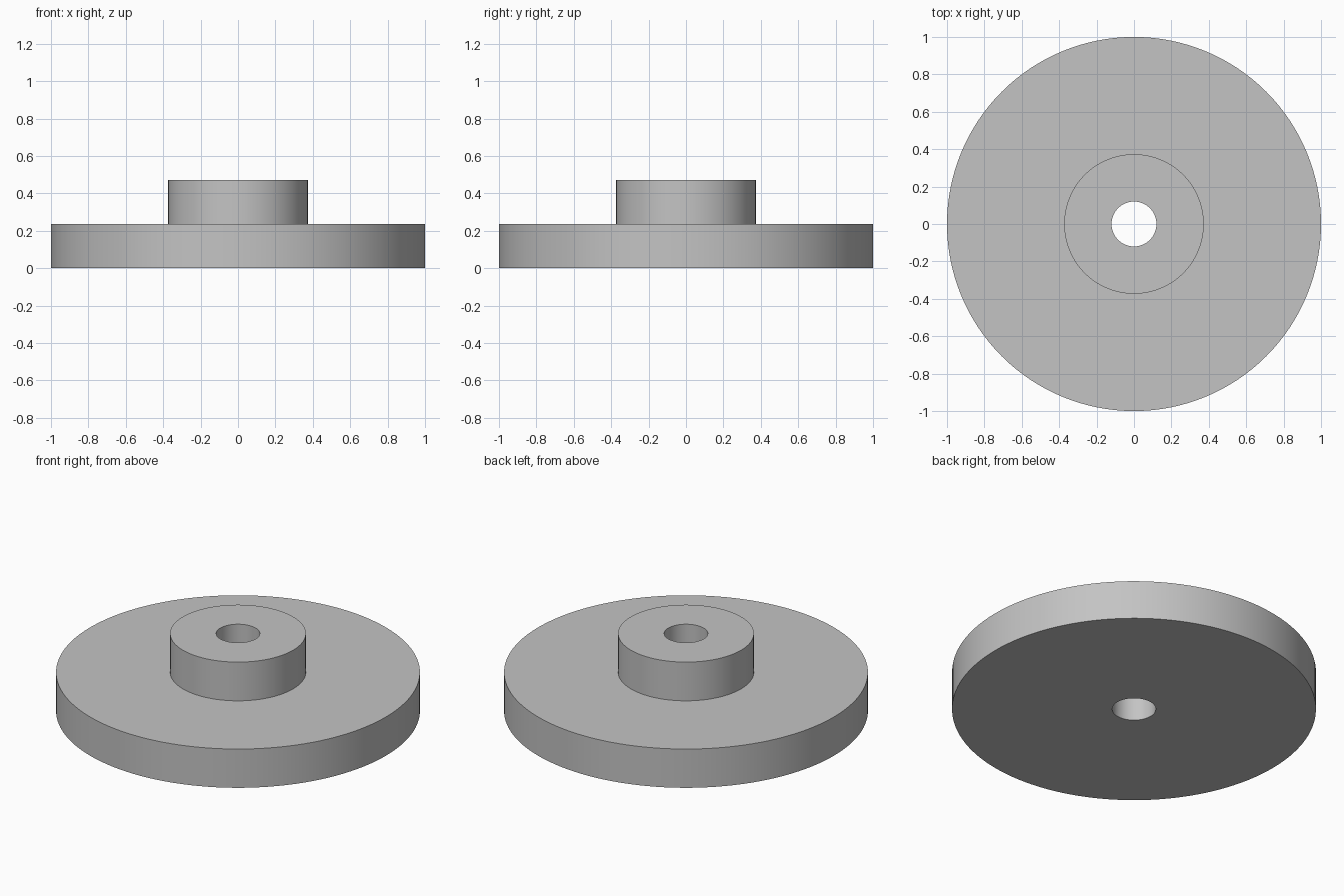
import bpy, bmesh, math

if "Cube" in bpy.data.objects:
    bpy.data.objects.remove(bpy.data.objects["Cube"])

SEGMENTS = 128
DISC_R, HUB_R, BORE_R = 1.0, 0.373, 0.12
DISC_H, HUB_H = 0.235, 0.47

grey = bpy.data.materials.new("light_grey")
grey.diffuse_color = (0.55, 0.55, 0.55, 1)
grey.use_nodes = True
grey.node_tree.nodes["Principled BSDF"].inputs["Base Color"].default_value = grey.diffuse_color


def lathe(name, profile, material):
    """Revolve a closed (radius, height) profile around the z axis."""
    bm = bmesh.new()
    rings = []
    for i in range(SEGMENTS):
        a = 2 * math.pi * i / SEGMENTS
        rings.append([bm.verts.new((r * math.cos(a), r * math.sin(a), z))
                      for r, z in profile])
    n = len(profile)
    for i in range(SEGMENTS):
        here, there = rings[i], rings[(i + 1) % SEGMENTS]
        for j in range(n):
            k = (j + 1) % n
            bm.faces.new((here[j], there[j], there[k], here[k]))
    bmesh.ops.recalc_face_normals(bm, faces=bm.faces)
    mesh = bpy.data.meshes.new(name)
    bm.to_mesh(mesh)
    bm.free()
    mesh.materials.append(material)
    obj = bpy.data.objects.new(name, mesh)
    bpy.context.collection.objects.link(obj)
    bpy.context.view_layer.objects.active = obj
    obj.select_set(True)
    bpy.ops.object.shade_smooth_by_angle(angle=math.radians(30))
    obj.select_set(False)
    return obj


# Wide disc with a raised hub and a through bore, as one solid
lathe("hubbed_disc", [
    (BORE_R, 0), (DISC_R, 0), (DISC_R, DISC_H),
    (HUB_R, DISC_H), (HUB_R, HUB_H), (BORE_R, HUB_H),
], grey)
